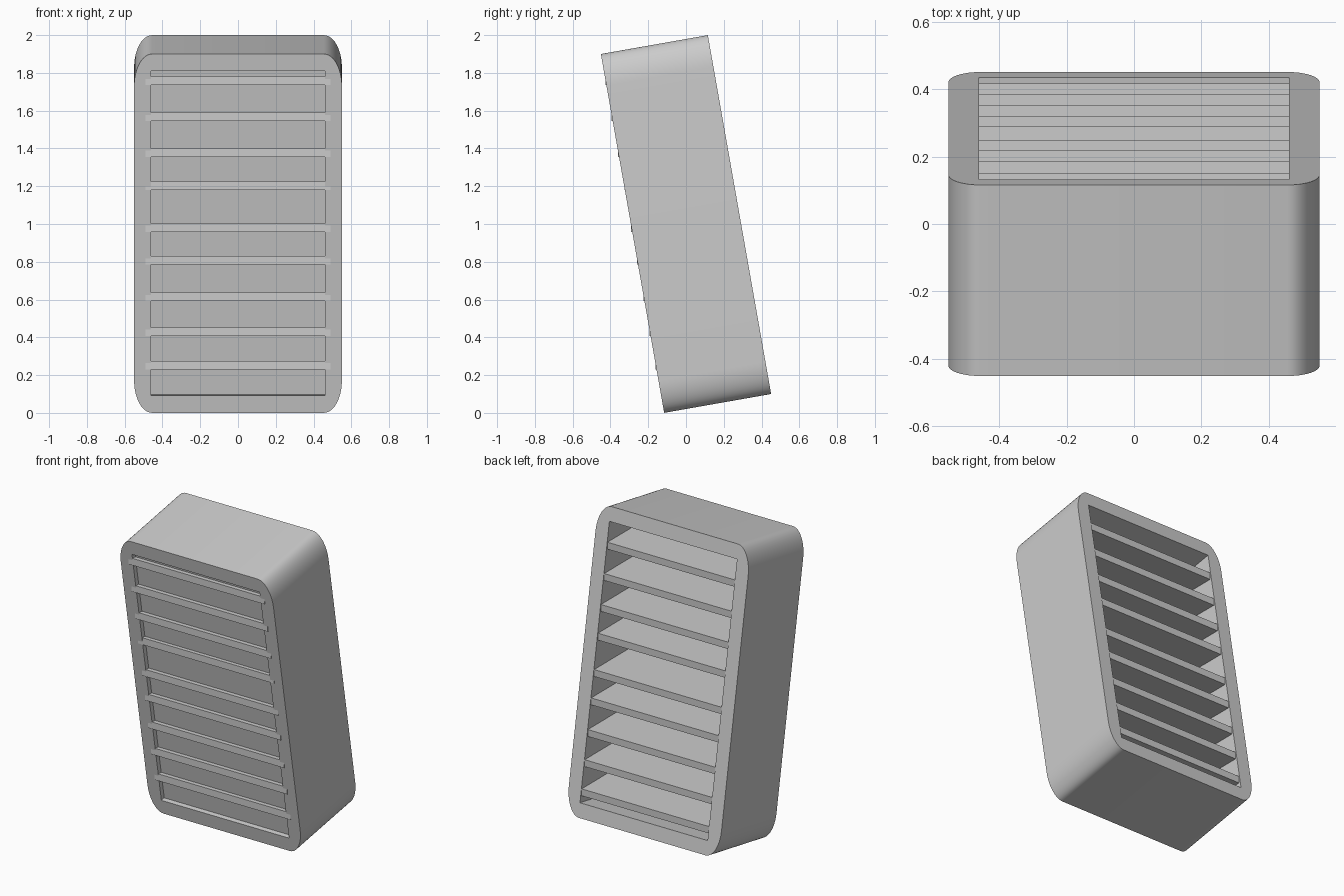
import bpy, math
from mathutils import Vector

if "Cube" in bpy.data.objects:
    bpy.data.objects.remove(bpy.data.objects["Cube"])

TILT = math.radians(10)
W, H, D = 1.10, 1.929, 0.575          # outer size of the leaning case
OPEN_X, OPEN_Z = 0.46, 0.872          # half size of the opening
RX, RZ, SEG = 0.095, 0.175, 12        # elliptical corner rounding
HALF_Y = D / 2 / math.cos(TILT)       # half depth along a level line


def box(name, size, loc, rot=0.0):
    bpy.ops.mesh.primitive_cube_add(size=1, location=loc, rotation=(rot, 0, 0))
    ob = bpy.context.object
    ob.name = name
    ob.scale = size
    bpy.ops.object.transform_apply(location=False, rotation=False, scale=True)
    return ob


def add_outline(curve, pts):
    sp = curve.splines.new('POLY')
    sp.points.add(len(pts) - 1)
    for p, (x, y) in zip(sp.points, pts):
        p.co = (x, y, 0, 1)
    sp.use_cyclic_u = True


# leaning rounded case, open front and back
outer = []
for q, (sx, sz) in enumerate([(1, 1), (-1, 1), (-1, -1), (1, -1)]):
    for i in range(SEG + 1):
        a = (q + i / SEG) * math.pi / 2
        outer.append((sx * (W / 2 - RX) + RX * math.cos(a),
                      sz * (H / 2 - RZ) + RZ * math.sin(a)))
inner = [(OPEN_X, OPEN_Z), (-OPEN_X, OPEN_Z), (-OPEN_X, -OPEN_Z), (OPEN_X, -OPEN_Z)]
cu = bpy.data.curves.new("case", 'CURVE')
cu.dimensions = '2D'
cu.fill_mode = 'BOTH'
cu.extrude = D / 2
add_outline(cu, outer)
add_outline(cu, inner)
case = bpy.data.objects.new("case", cu)
bpy.context.collection.objects.link(case)
case.location = (0, 0, 1)
case.rotation_euler = (math.pi / 2 + TILT, 0, 0)
bpy.ops.object.select_all(action='DESELECT')
case.select_set(True)
bpy.context.view_layer.objects.active = case
bpy.ops.object.convert(target='MESH')
bpy.ops.object.mode_set(mode='EDIT')
bpy.ops.mesh.select_all(action='SELECT')
bpy.ops.mesh.remove_doubles(threshold=0.0001)
bpy.ops.mesh.normals_make_consistent(inside=False)
bpy.ops.object.mode_set(mode='OBJECT')
bpy.ops.object.shade_smooth_by_angle(angle=math.radians(30))

# thin panel closing the case just behind the front face
n = Vector((0, -math.cos(TILT), -math.sin(TILT)))
box("closing_panel", (2 * OPEN_X + 0.02, 0.02, 2 * OPEN_Z + 0.02),
    Vector((0, 0, 1)) + n * (D / 2 - 0.04), TILT)

# level shelves whose lower front edges poke slightly through the front
THICK = 0.045
for i, z in enumerate([0.23, 0.408, 0.592, 0.785, 0.958, 1.18, 1.355, 1.544, 1.735]):
    reach = 0.018 if z == 1.18 else 0.033
    front = (1 - z - reach) * math.tan(TILT) - HALF_Y
    back = (1 - z - THICK) * math.tan(TILT) + HALF_Y - 0.003
    box(f"shelf_{i + 1}", (0.98, back - front, THICK),
        (0, (front + back) / 2, z + THICK / 2))
